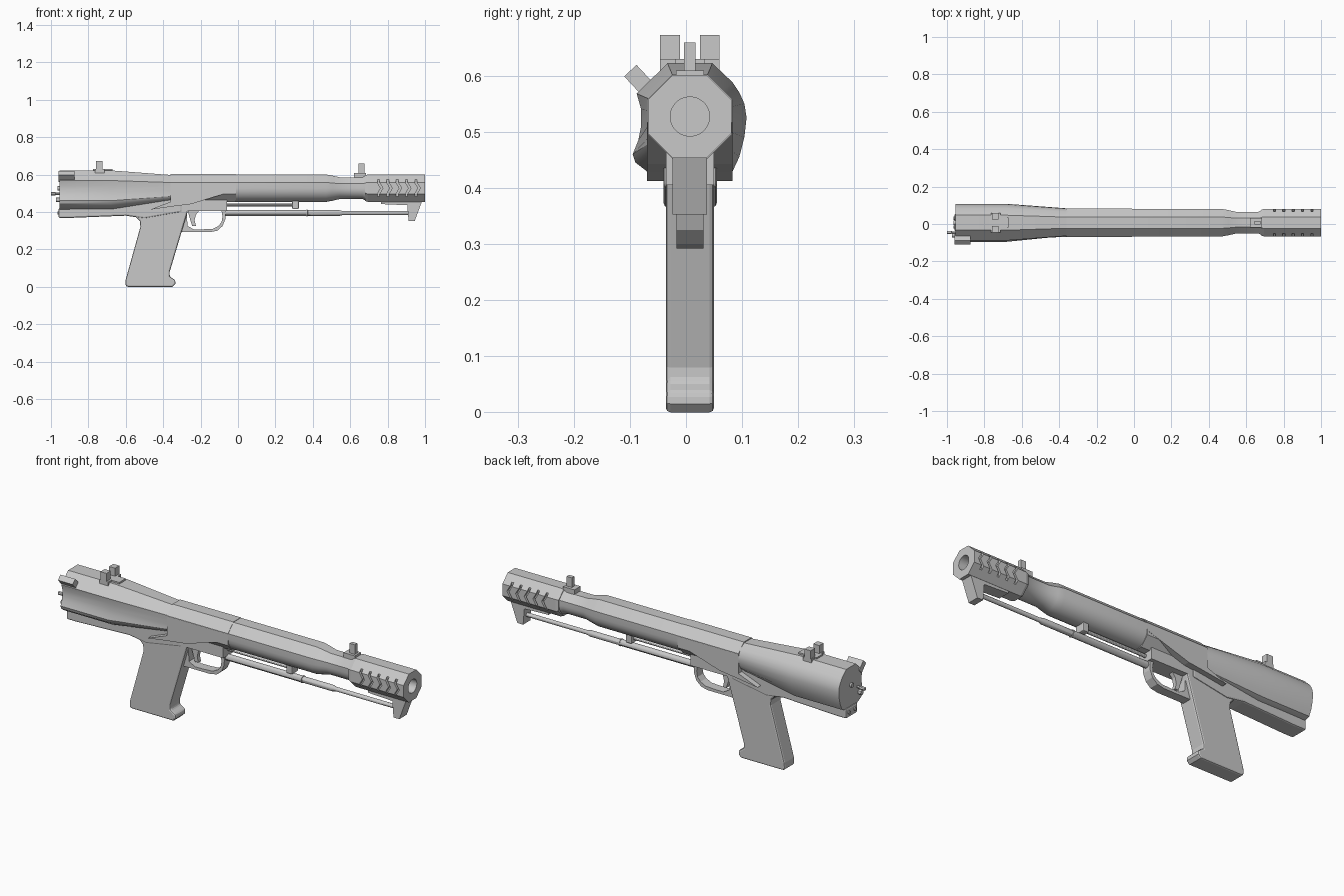
import bpy, bmesh, math
from mathutils import Matrix, Vector

if "Cube" in bpy.data.objects:
    bpy.data.objects.remove(bpy.data.objects["Cube"])

CY, CZ = 0.007, 0.527          # bore axis

grey = bpy.data.materials.new("gunmetal grey")
grey.diffuse_color = (0.58, 0.58, 0.58, 1)
grey.use_nodes = True
grey.node_tree.nodes["Principled BSDF"].inputs["Base Color"].default_value = grey.diffuse_color


def finish(name, bm, smooth=None, bevel=0):
    bmesh.ops.recalc_face_normals(bm, faces=bm.faces)
    me = bpy.data.meshes.new(name)
    bm.to_mesh(me)
    bm.free()
    me.materials.append(grey)
    ob = bpy.data.objects.new(name, me)
    bpy.context.collection.objects.link(ob)
    bpy.ops.object.select_all(action='DESELECT')
    ob.select_set(True)
    bpy.context.view_layer.objects.active = ob
    if bevel:
        m = ob.modifiers.new("bevel", 'BEVEL')
        m.width, m.segments = bevel, 2
        m.limit_method, m.angle_limit = 'ANGLE', math.radians(50)
        bpy.ops.object.modifier_apply(modifier=m.name)
    if smooth:
        bpy.ops.object.shade_smooth_by_angle(angle=math.radians(smooth))
    return ob


def add_plate(bm, pts, y0, y1):
    a = [bm.verts.new((x, y0, z)) for x, z in pts]
    b = [bm.verts.new((x, y1, z)) for x, z in pts]
    bm.faces.new(a)
    bm.faces.new(b[::-1])
    for i in range(len(a)):
        j = (i + 1) % len(a)
        bm.faces.new((a[i], b[i], b[j], a[j]))


def plate(name, pts, y0, y1, bevel=0, smooth=None):
    """Side profile in x, z extruded across y."""
    bm = bmesh.new()
    add_plate(bm, pts, y0, y1)
    return finish(name, bm, smooth, bevel)


def box(name, x0, x1, y0, y1, z0, z1):
    return plate(name, [(x0, z0), (x1, z0), (x1, z1), (x0, z1)], y0, y1)


def loft(name, sections, smooth=None):
    """Sections are (x, [(y, z), ...]) with equal point counts."""
    bm = bmesh.new()
    rings = [[bm.verts.new((x, y, z)) for y, z in s] for x, s in sections]
    for r, q in zip(rings, rings[1:]):
        for i in range(len(r)):
            j = (i + 1) % len(r)
            bm.faces.new((r[i], r[j], q[j], q[i]))
    bm.faces.new(rings[0])
    bm.faces.new(rings[-1])
    return finish(name, bm, smooth)


def circle(r, n=32, y=CY, z=CZ, turn=0.5):
    return [(y + r * math.cos(2 * math.pi * (i + turn) / n),
             z + r * math.sin(2 * math.pi * (i + turn) / n)) for i in range(n)]


def barrel_section(r):
    """Octagon facets on top, round underneath."""
    k = r * math.tan(math.pi / 8)
    top = [(r, k), (k, r), (-k, r), (-r, k)]
    arc = [(-r * math.cos(math.pi * i / 14), -r * math.sin(math.pi * i / 14)) for i in range(15)]
    return [(CY + y, CZ + z) for y, z in top + arc]


def lathe(name, prof, n=32, y=CY, z=CZ, smooth=30):
    return loft(name, [(x, circle(r, n, y, z)) for x, r in prof], smooth)


def cut(ob, cutter):
    cutter.hide_render = True
    m = ob.modifiers.new("cut", 'BOOLEAN')
    m.operation, m.object, m.solver = 'DIFFERENCE', cutter, 'EXACT'
    bpy.context.view_layer.objects.active = ob
    bpy.ops.object.modifier_apply(modifier=m.name)
    bpy.data.objects.remove(cutter)


OCT = 0.0737 / math.cos(math.pi / 8)

# rear body: scooped on the left side, round on the right, tapering forward
rear = [(-0.033, 0.622), (0.047, 0.622), (0.083, 0.588), (0.095, 0.57), (0.104, 0.55),
        (0.108, 0.525), (0.104, 0.49), (0.095, 0.455), (0.081, 0.425), (0.045, 0.412),
        (-0.035, 0.412), (-0.068, 0.428), (-0.09, 0.445), (-0.095, 0.46), (-0.085, 0.485),
        (-0.08, 0.51), (-0.08, 0.54), (-0.088, 0.568)]


def shrink(p, r):
    d = Vector((p[0] - CY, p[1] - CZ)).normalized() * r
    return (CY + d.x, CZ + d.y)


front = [shrink(p, 0.075) for p in rear]
loft("rear_body", [(-0.955, rear), (-0.68, rear), (-0.34, front)], 28)

# octagonal receiver with slab sides running down to the frame
loft("receiver", [(-0.36, circle(OCT * 1.02, 8)), (-0.01, circle(OCT * 1.02, 8))])
plate("receiver_side", [(-0.36, 0.557), (-0.01, 0.557), (-0.01, 0.517), (-0.25, 0.442),
                        (-0.36, 0.428), (-0.47, 0.412), (-0.36, 0.455)], -0.0692, 0.0832)

# barrel
loft("barrel", [(x, barrel_section(r)) for x, r in (
    (-0.02, 0.0735), (0.47, 0.0735), (0.505, 0.067), (0.545, 0.058),
    (0.665, 0.058), (0.69, 0.07))], 28)

# octagonal muzzle with bore and chevron vents
muzzle = loft("muzzle", [(0.68, circle(OCT * 0.93, 8)), (0.695, circle(OCT, 8)),
                         (1.0, circle(OCT, 8))])
cut(muzzle, lathe("bore_cutter", [(0.72, 0.035), (1.1, 0.035)]))
bm = bmesh.new()
for k in range(5):
    x = 0.745 + 0.05 * k
    vent = [(x, CZ + 0.056), (x + 0.012, CZ + 0.056), (x + 0.012, CZ + 0.03),
            (x + 0.03, CZ), (x + 0.012, CZ - 0.03), (x + 0.012, CZ - 0.056),
            (x, CZ - 0.056), (x, CZ - 0.03), (x + 0.018, CZ), (x, CZ + 0.03)]
    for s in (-1, 1):
        add_plate(bm, vent, CY + s * 0.059, CY + s * 0.1)
cut(muzzle, finish("vent_cutter", bm))

# rear frame beam and grip
plate("frame_beam", [(-0.96, 0.368), (-0.9, 0.368), (-0.6, 0.38), (-0.5, 0.365), (-0.3, 0.4),
                     (-0.3, 0.475), (-0.45, 0.46), (-0.66, 0.43), (-0.96, 0.42)],
      -0.04, 0.055, 0.008)
plate("grip", [(-0.58, 0.381), (-0.545, 0.372), (-0.525, 0.35), (-0.522, 0.32), (-0.6, 0.04),
               (-0.602, 0.012), (-0.595, 0.0), (-0.35, 0.0), (-0.335, 0.015), (-0.335, 0.035),
               (-0.365, 0.055), (-0.365, 0.08), (-0.255, 0.45), (-0.47, 0.43)],
      -0.036, 0.05, 0.008)

# trigger housing, guard and trigger
plate("trigger_housing", [(-0.3, 0.405), (-0.06, 0.405), (-0.06, 0.5), (-0.27, 0.46)],
      -0.036, 0.05)
outer = [(-0.065, 0.42), (-0.068, 0.36), (-0.082, 0.325), (-0.11, 0.3), (-0.15, 0.292),
         (-0.31, 0.292)]
inner = [(-0.3, 0.306), (-0.19, 0.307), (-0.135, 0.31), (-0.105, 0.325), (-0.088, 0.345),
         (-0.083, 0.375), (-0.09, 0.42)]
plate("trigger_guard", outer + inner, -0.017, 0.031)
plate("guard_rear_web", [(-0.31, 0.292), (-0.26, 0.292), (-0.235, 0.306), (-0.27, 0.325),
                         (-0.275, 0.41), (-0.31, 0.41)], -0.017, 0.031)
plate("trigger", [(-0.27, 0.41), (-0.205, 0.41), (-0.225, 0.385), (-0.232, 0.355),
                  (-0.225, 0.325), (-0.245, 0.325), (-0.256, 0.36)], -0.004, 0.018)

# rods beneath the barrel, with their end bracket and sliding block
lathe("lower_rod", [(-0.08, 0.017), (0.365, 0.017), (0.366, 0.019), (0.372, 0.019),
                    (0.373, 0.016), (0.54, 0.016), (0.56, 0.011), (0.92, 0.011)], 12, CY, 0.394)
plate("front_bracket", [(0.765, 0.46), (0.765, 0.442), (0.905, 0.436), (0.912, 0.352),
                        (0.945, 0.352), (0.985, 0.46)], -0.024, 0.037)
lathe("upper_rod", [(-0.08, 0.009), (0.31, 0.009)], 12, CY, 0.437)
plate("rod_block", [(0.29, 0.415), (0.325, 0.415), (0.325, 0.475), (0.29, 0.475)],
      -0.02, 0.034, 0.006)

# sights
box("rear_sight_base", -0.775, -0.67, -0.02, 0.034, 0.61, 0.63)
box("rear_sight_bridge", -0.765, -0.715, -0.046, 0.06, 0.595, 0.63)
for side, y0 in (("left", -0.046), ("right", 0.025)):
    box("rear_sight_post_" + side, -0.76, -0.725, y0, y0 + 0.035, 0.61, 0.672)
box("front_sight_base", 0.62, 0.685, -0.018, 0.032, 0.575, 0.609)
box("front_sight_post", 0.645, 0.675, -0.004, 0.017, 0.6, 0.659)

# tilted safety lever at the back, end cap, cocking pin and beam screws
lever = box("safety_lever", -0.96, -0.875, -0.015, 0.015, -0.03, 0.023)
lever.data.transform(Matrix.Translation((0, -0.0835, 0.592)) @ Matrix.Rotation(math.radians(43), 4, 'X'))
lathe("end_cap_pin", [(-0.965, 0.012), (-0.95, 0.012)], 12)
lathe("cocking_pin", [(-1.0, 0.009), (-0.975, 0.009), (-0.974, 0.006), (-0.94, 0.006)],
      12, -0.045, 0.497)
lathe("lower_pin", [(-0.972, 0.012), (-0.94, 0.012)], 12, -0.06, 0.465)
for side, y in (("left", -0.016), ("right", 0.031)):
    lathe("beam_screw_" + side, [(-0.965, 0.009), (-0.95, 0.009)], 12, y, 0.394)

# the whole shell uses inward-facing surfaces
for ob in bpy.data.objects:
    ob.data.flip_normals()
